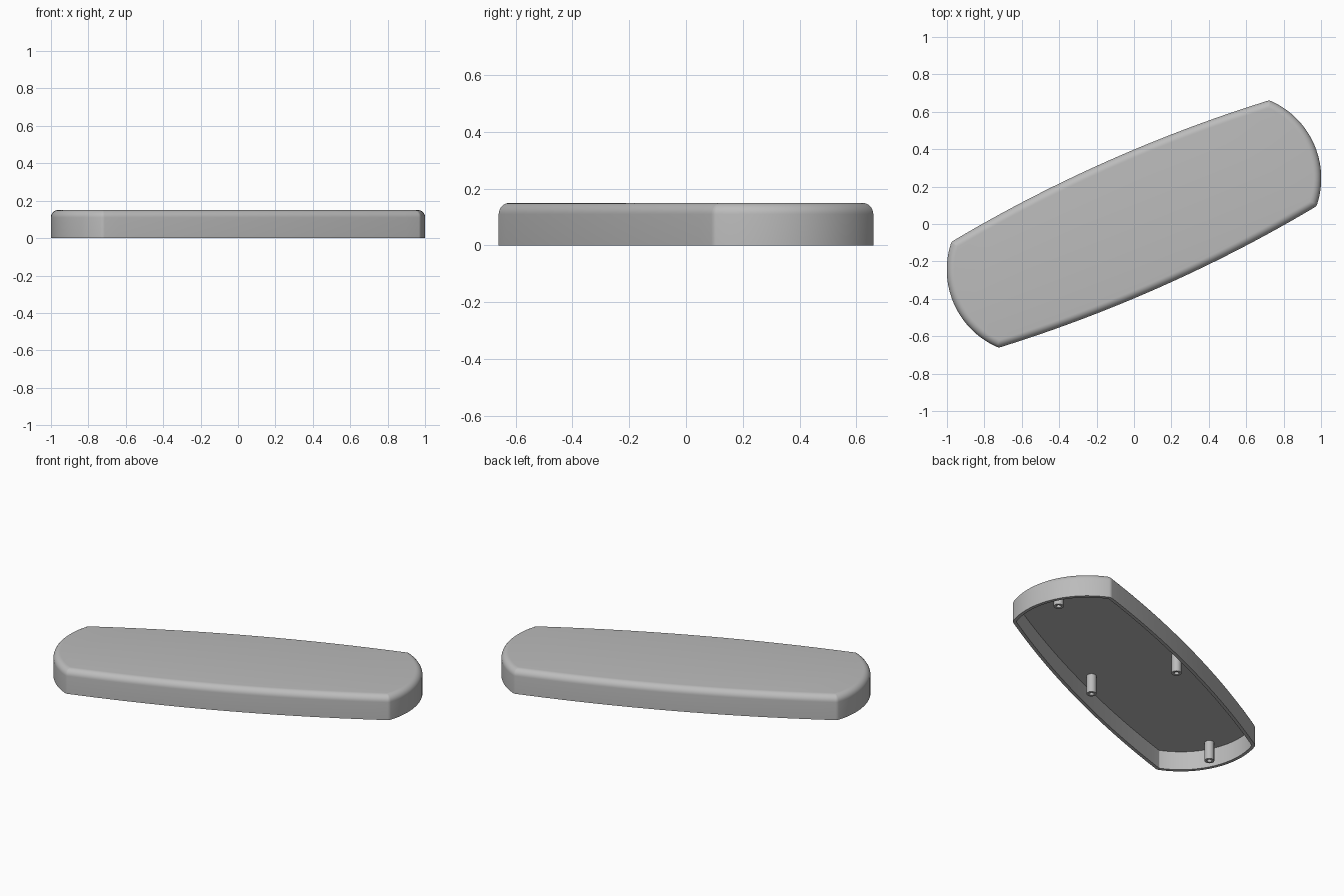
import bpy
import bmesh
from math import atan2, cos, sin, pi, sqrt, hypot, radians
from mathutils import Matrix, Vector

cube = bpy.data.objects.get("Cube")
if cube:
    bpy.data.objects.remove(cube, do_unlink=True)

TURN = Matrix.Rotation(radians(24), 4, "Z")
HALF_LENGTH, HALF_WIDTH = 0.93, 0.31
SIDE_SAG, END_SAG = 0.055, 0.123
CORNER, FILLET, WALL = 0.03, 0.04, 0.02
HEIGHT, CEILING = 0.15, 0.116

grey = bpy.data.materials.new("plain grey")
grey.use_nodes = True
grey.diffuse_color = (0.5, 0.5, 0.5, 1)
grey.node_tree.nodes["Principled BSDF"].inputs["Base Color"].default_value = grey.diffuse_color


def arc(cx, cy, radius, start, end, steps):
    angles = [start + (end - start) * i / steps for i in range(steps + 1)]
    return [Vector((cx + radius * cos(a), cy + radius * sin(a))) for a in angles]


def outline(inset):
    """Bowed rectangle with rounded corners, moved inwards by inset."""
    side_r = (HALF_LENGTH ** 2 + SIDE_SAG ** 2) / (2 * SIDE_SAG)
    end_r = (HALF_WIDTH ** 2 + END_SAG ** 2) / (2 * END_SAG)
    cy = HALF_WIDTH + SIDE_SAG - side_r
    cx = HALF_LENGTH + END_SAG - end_r
    # Corner centre: where the two reduced arcs cross
    core = max(CORNER, inset)
    ra, rb = side_r - core, end_r - core
    gap = hypot(cx, cy)
    along = (ra ** 2 - rb ** 2 + gap ** 2) / (2 * gap)
    off = sqrt(ra ** 2 - along ** 2)
    ux, uy = cx / gap, -cy / gap
    px, py = along * ux - off * uy, cy + along * uy + off * ux
    if px < cx:
        px, py = along * ux + off * uy, cy + along * uy - off * ux
    a_side, a_end = atan2(py - cy, px), atan2(py, px - cx)
    quarter = arc(cx, 0, end_r - inset, 0, a_end, 10)
    quarter += arc(px, py, core - inset, a_end, a_side, 6)[1:]
    quarter += arc(0, cy, side_r - inset, a_side, pi / 2, 12)[1:]
    half = quarter + [Vector((-p.x, p.y)) for p in reversed(quarter[:-1])]
    return half + [-p for p in half[1:-1]]


def finish(bm, name):
    bmesh.ops.remove_doubles(bm, verts=bm.verts, dist=0.00005)
    bmesh.ops.recalc_face_normals(bm, faces=bm.faces)
    bm.transform(TURN)
    mesh = bpy.data.meshes.new(name)
    bm.to_mesh(mesh)
    bm.free()
    mesh.materials.append(grey)
    obj = bpy.data.objects.new(name, mesh)
    bpy.context.collection.objects.link(obj)
    bpy.ops.object.select_all(action="DESELECT")
    obj.select_set(True)
    bpy.context.view_layer.objects.active = obj
    bpy.ops.object.shade_smooth_by_angle(angle=radians(35))


def loft(name, rings, closed):
    """Join rings of points with faces; cap both ends or close the loop."""
    bm = bmesh.new()
    loops = [[bm.verts.new((p.x, p.y, z)) for p in pts] for pts, z in rings]
    pairs = list(zip(loops, loops[1:]))
    if closed:
        pairs.append((loops[-1], loops[0]))
    for low, high in pairs:
        for i in range(len(low)):
            bm.faces.new((low[i - 1], low[i], high[i], high[i - 1]))
    if not closed:
        bm.faces.new(loops[0])
        bm.faces.new(loops[-1])
    finish(bm, name)


# Hollow cover: ceiling, inner wall, rim, outer wall, rounded top edge
rings = [(outline(WALL), CEILING), (outline(WALL), 0), (outline(0), 0)]
for i in range(9):
    a = pi / 2 * i / 8
    rings.append((outline(FILLET * (1 - cos(a))), HEIGHT - FILLET * (1 - sin(a))))
loft("cover_shell", rings, False)

# Hollow screw posts under the cover
POST, HOLE = 0.028, 0.014
posts = {"left_end": (0.97, 0), "right_end": (-0.97, 0),
         "back_middle": (0, 0.267), "front_middle": (0, -0.267)}
for place, (x, y) in posts.items():
    outer, inner = (arc(x, y, r, 0, 2 * pi, 24)[:-1] for r in (POST, HOLE))
    top = CEILING + 0.004
    loft(place + "_post", [(outer, 0), (outer, top), (inner, top), (inner, 0)], True)
